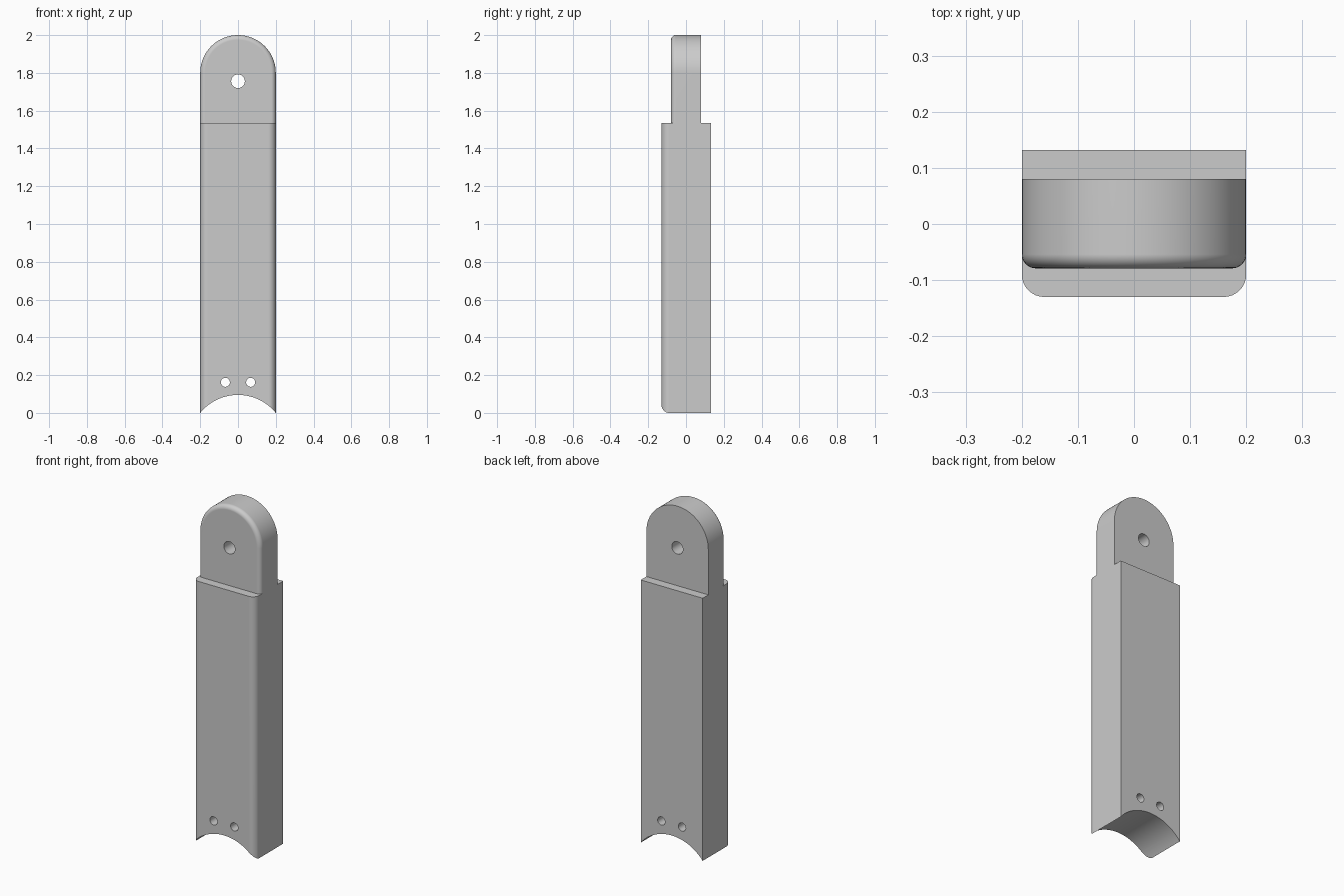
import bpy, bmesh, math
from mathutils import Matrix, Vector

default_cube = bpy.data.objects.get("Cube")
if default_cube:
    bpy.data.objects.remove(default_cube, do_unlink=True)

HALF_W = 0.2
SHOULDER = 1.535

metal = bpy.data.materials.new("plain grey")
metal.use_nodes = True
grey = (0.6, 0.6, 0.6, 1)
metal.diffuse_color = grey
metal.node_tree.nodes["Principled BSDF"].inputs["Base Color"].default_value = grey


def link_mesh(name, bm):
    mesh = bpy.data.meshes.new(name)
    bmesh.ops.recalc_face_normals(bm, faces=bm.faces)
    bm.to_mesh(mesh)
    bm.free()
    obj = bpy.data.objects.new(name, mesh)
    bpy.context.collection.objects.link(obj)
    return obj


def plate(name, outline, y_front, y_back, fillet):
    """Extrude an x-z outline along y and round its front side edges."""
    bm = bmesh.new()
    front = bm.faces.new([bm.verts.new((x, y_front, z)) for x, z in outline])
    ext = bmesh.ops.extrude_face_region(bm, geom=[front], use_keep_orig=True)
    moved = [v for v in ext["geom"] if isinstance(v, bmesh.types.BMVert)]
    bmesh.ops.translate(bm, verts=moved, vec=Vector((0, y_back - y_front, 0)))
    low = min(z for x, z in outline)
    flat_top = max(z for x, z in outline) == SHOULDER

    def rounded(e):
        a, b = (v.co for v in e.verts)
        if any(abs(p.y - y_front) > 1e-5 for p in (a, b)):
            return False
        on_bottom = all(abs(p.z - low) < 1e-5 for p in (a, b))
        on_top = flat_top and all(abs(p.z - SHOULDER) < 1e-5 for p in (a, b))
        return not (on_bottom or on_top)

    bmesh.ops.bevel(bm, geom=[e for e in bm.edges if rounded(e)], offset=fillet,
                    segments=8, profile=0.5, affect='EDGES')
    obj = link_mesh(name, bm)
    obj.data.materials.append(metal)
    return obj


def bore(target, x, z, radius, sides=48):
    """Cut a round hole through the target along y."""
    bm = bmesh.new()
    turn = Matrix.Translation((x, 0, z)) @ Matrix.Rotation(math.pi / 2, 4, 'X')
    bmesh.ops.create_cone(bm, cap_ends=True, segments=sides, radius1=radius,
                          radius2=radius, depth=1, matrix=turn)
    cutter = link_mesh("hole_cutter", bm)
    cutter.hide_render = True
    mod = target.modifiers.new("bore", 'BOOLEAN')
    mod.operation = 'DIFFERENCE'
    mod.solver = 'EXACT'
    mod.object = cutter
    bpy.context.view_layer.objects.active = target
    bpy.ops.object.modifier_apply(modifier=mod.name)
    bpy.data.objects.remove(cutter, do_unlink=True)


# Main bar with a saddle-shaped lower end and two pin holes
bar = plate("main_bar", [(-HALF_W, -0.02), (HALF_W, -0.02),
                         (HALF_W, SHOULDER), (-HALF_W, SHOULDER)], -0.13, 0.132, 0.04)
bore(bar, 0, -0.163, 0.258, 160)
for side in (-1, 1):
    bore(bar, side * 0.067, 0.162, 0.024, 32)

# Thinner round-topped tongue with a pivot hole
arc = [(HALF_W * math.cos(math.pi * i / 48), 1.8 + HALF_W * math.sin(math.pi * i / 48))
       for i in range(49)]
tongue = plate("pivot_tongue", [(-HALF_W, SHOULDER), (HALF_W, SHOULDER)] + arc,
               -0.079, 0.08, 0.025)
bore(tongue, 0, 1.756, 0.036)

# Smooth fillets and bores, crisp edges elsewhere
for part in (bar, tongue):
    bpy.ops.object.select_all(action='DESELECT')
    part.select_set(True)
    bpy.context.view_layer.objects.active = part
    bpy.ops.object.shade_smooth_by_angle(angle=math.radians(30))
    weighted = part.modifiers.new("flat faces", 'WEIGHTED_NORMAL')
    weighted.keep_sharp = True
